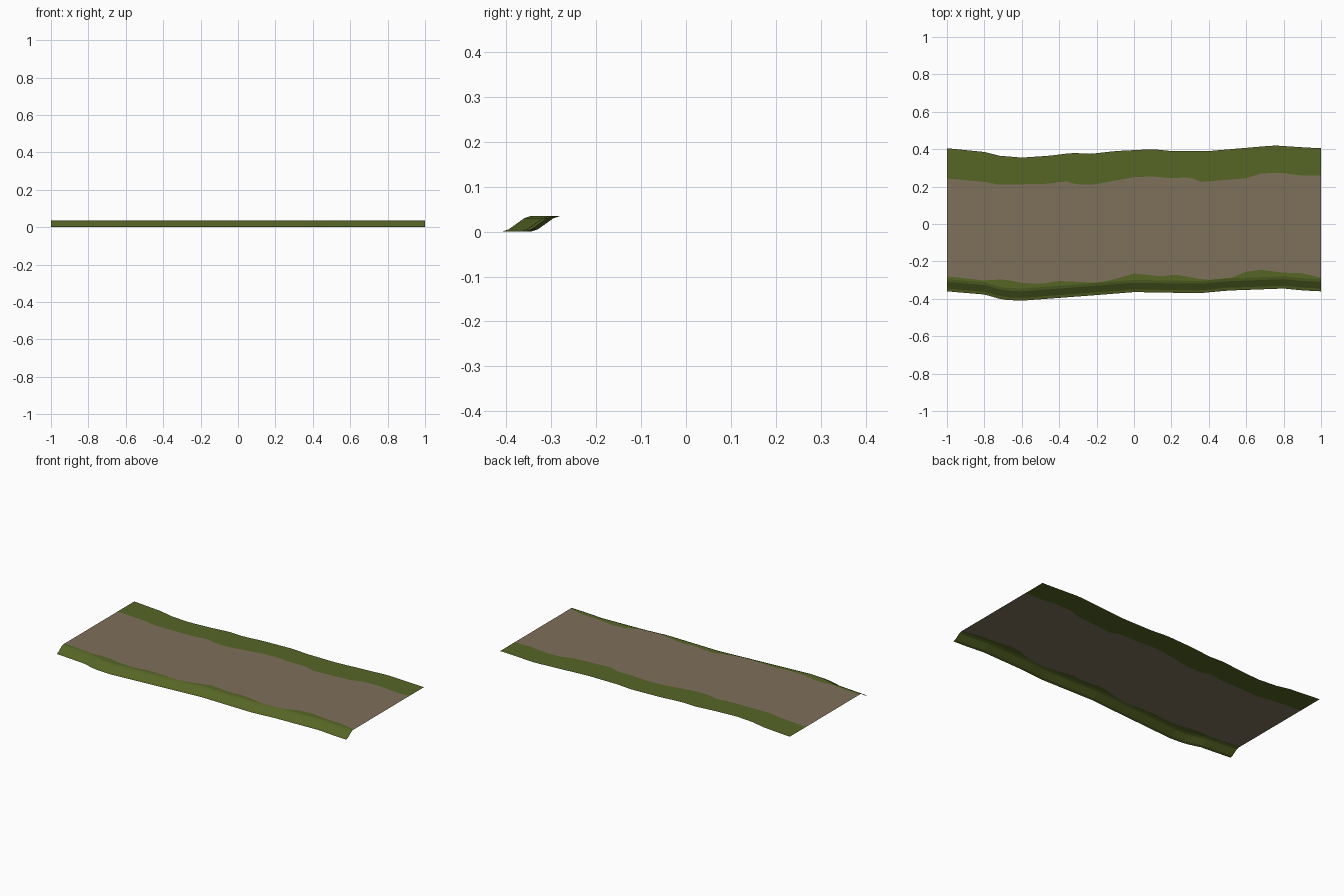
import bpy

if "Cube" in bpy.data.objects:
    bpy.data.objects.remove(bpy.data.objects["Cube"])


def material(name, colour):
    m = bpy.data.materials.new(name)
    m.diffuse_color = (*colour, 1)
    m.use_nodes = True
    m.node_tree.nodes["Principled BSDF"].inputs["Base Color"].default_value = m.diffuse_color
    return m


grass = material("grass green", (0.093, 0.133, 0.019))
dirt = material("dirt brown", (0.209, 0.162, 0.102))

# Wavy border lines as (x, y) key points
BACK = [(-1, .405), (-.8, .385), (-.72, .365), (-.6, .355), (-.45, .365), (-.33, .38),
        (-.23, .375), (-.1, .39), (.1, .4), (.2, .39), (.4, .39), (.75, .42), (.9, .41), (1, .405)]
PATH_BACK = [(-1, .243), (-.8, .225), (-.72, .21), (-.45, .215), (-.37, .23), (-.3, .21),
             (-.22, .21), (0, .25), (.1, .255), (.2, .245), (.3, .25), (.36, .225),
             (.6, .245), (.68, .27), (.78, .275), (.9, .258), (1, .26)]
PATH_FRONT = [(-1, -.28), (-.8, -.302), (-.7, -.295), (-.6, -.315), (-.5, -.32), (-.4, -.305),
              (-.2, -.314), (-.1, -.295), (0, -.265), (.15, -.28), (.22, -.27), (.4, -.302),
              (.5, -.295), (.6, -.255), (.68, -.245), (.8, -.26), (.9, -.263), (1, -.288)]
FRONT = [(-1, -.36), (-.8, -.377), (-.7, -.405), (-.6, -.41), (-.4, -.395), (-.2, -.38),
         (0, -.364), (.35, -.37), (.5, -.356), (.8, -.345), (.9, -.355), (1, -.36)]
H = 0.035


def sample(line, x):
    for (x0, y0), (x1, y1) in zip(line, line[1:]):
        if x <= x1 + 1e-6:
            return y0 + (y1 - y0) * (x - x0) / (x1 - x0)


# One cross-section per x, front to back
def bank_section(x):
    f = sample(FRONT, x)
    edge = max(sample(PATH_FRONT, x), f + .067)
    return [(x, f, 0), (x, f + .015, .005), (x, f + .05, .030), (x, f + .065, H), (x, edge, H)]


def path_section(x):
    return [bank_section(x)[-1], (x, sample(PATH_BACK, x), H)]


def verge_section(x):
    return [(x, sample(PATH_BACK, x), H), (x, sample(BACK, x), H)]


def strip(name, section, mat, n=50):
    rows = [section(-1 + 2 * i / n) for i in range(n + 1)]
    k = len(rows[0])
    faces = [(i * k + j, (i + 1) * k + j, (i + 1) * k + j + 1, i * k + j + 1)
             for i in range(n) for j in range(k - 1)]
    mesh = bpy.data.meshes.new(name)
    mesh.from_pydata([v for r in rows for v in r], [], faces)
    mesh.materials.append(mat)
    bpy.context.collection.objects.link(bpy.data.objects.new(name, mesh))


strip("front_grass_bank", bank_section, grass)
strip("dirt_path", path_section, dirt)
strip("back_grass_verge", verge_section, grass)
